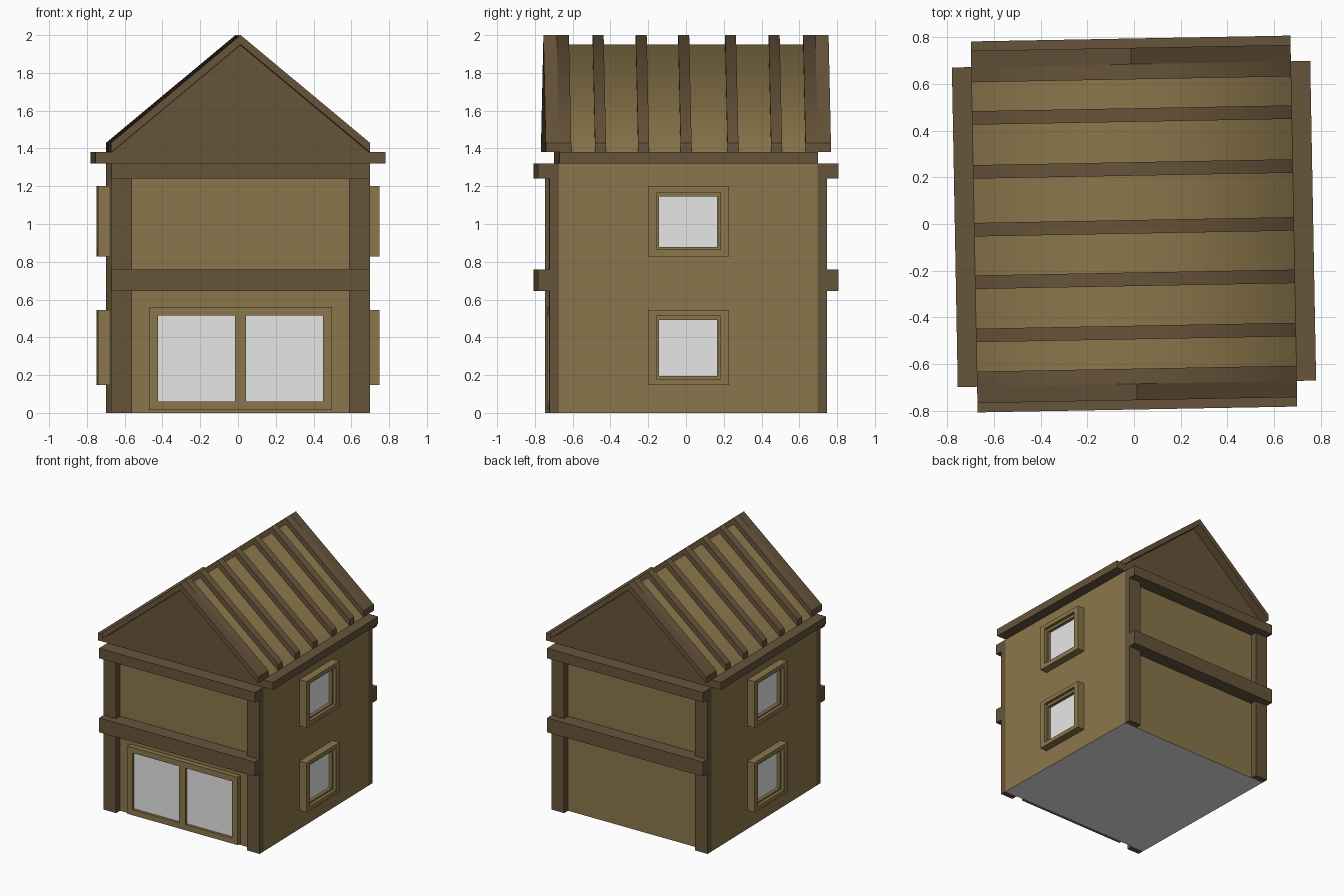
import bpy, bmesh, math
from mathutils import Matrix

if "Cube" in bpy.data.objects:
    bpy.data.objects.remove(bpy.data.objects["Cube"])

TURN = Matrix.Rotation(math.radians(1.05), 4, 'Z')  # whole house is turned slightly


def material(name, col):
    m = bpy.data.materials.new(name)
    m.diffuse_color = (*col, 1)
    m.use_nodes = True
    m.node_tree.nodes["Principled BSDF"].inputs["Base Color"].default_value = m.diffuse_color
    return m


TAN = material("tan_wall", (0.26, 0.183, 0.07))
BROWN = material("dark_brown_timber", (0.135, 0.089, 0.043))
GREY = material("pale_grey", (0.8, 0.8, 0.8))


def add_box(bm, x, y, z):
    v = [bm.verts.new((a, b, c)) for a in sorted(x) for b in sorted(y) for c in sorted(z)]
    faces = []
    for q in ((0, 1, 3, 2), (4, 6, 7, 5), (0, 4, 5, 1), (2, 3, 7, 6), (0, 2, 6, 4), (1, 5, 7, 3)):
        faces.append(bm.faces.new([v[i] for i in q]))
    return faces


def add_prism(bm, profile, y0, y1):
    """Extrude an x-z profile along y."""
    f = bm.faces.new([bm.verts.new((x, y0, z)) for x, z in profile])
    ext = bmesh.ops.extrude_face_region(bm, geom=[f])
    for v in ext["geom"]:
        if isinstance(v, bmesh.types.BMVert):
            v.co.y = y1


def finish(bm, name, mats, smooth_top=False):
    bmesh.ops.recalc_face_normals(bm, faces=bm.faces)
    if smooth_top:
        for f in bm.faces:
            f.smooth = f.normal.z > 0.3 and abs(f.normal.y) < 0.1
    bm.transform(TURN)
    me = bpy.data.meshes.new(name)
    bm.to_mesh(me)
    bm.free()
    for m in mats:
        me.materials.append(m)
    ob = bpy.data.objects.new(name, me)
    bpy.context.collection.objects.link(ob)
    return ob


def box(name, x, y, z, mat):
    bm = bmesh.new()
    add_box(bm, x, y, z)
    return finish(bm, name, [mat])


H = 0.685          # half width of the walls
EAVE, PEAK = 1.38, 1.95
T = 0.05           # rafter thickness

# Walls, with a grey underside
bm = bmesh.new()
add_box(bm, (-H, H), (-H, H), (0, 1.32))
bmesh.ops.recalc_face_normals(bm, faces=bm.faces)
for f in bm.faces:
    f.material_index = 1 if f.normal.z < -0.5 else 0
finish(bm, "walls", [TAN, GREY])

# Corner posts and horizontal beams on front and back
for s, end in ((-1, "front"), (1, "back")):
    for sx, side in ((-1, "left"), (1, "right")):
        box(f"{end}_{side}_post", (sx * 0.575, sx * H), (s * H, s * 0.735), (0, 1.24), BROWN)
    box(f"{end}_middle_beam", (-H, H), (s * H, s * 0.795), (0.645, 0.76), BROWN)
    box(f"{end}_top_beam", (-H, H), (s * H, s * 0.795), (1.24, 1.32), BROWN)

# Eave boards along the sides
for sx, side in ((-1, "left"), (1, "right")):
    box(f"{side}_eave_board", (sx * H, sx * 0.768), (-H, H), (1.32, EAVE), BROWN)

# Gable block that closes the attic
bm = bmesh.new()
add_prism(bm, [(-H, 1.32), (H, 1.32), (H, EAVE - 0.003), (0, PEAK - 0.003), (-H, EAVE - 0.003)], -H, H)
finish(bm, "gables", [BROWN])

# Roof surface, smooth over the ridge
bm = bmesh.new()
rows = [[bm.verts.new((x, y, z)) for x, z in ((-H, EAVE), (0, PEAK), (H, EAVE))] for y in (-H, H)]
for i in (0, 1):
    bm.faces.new((rows[0][i], rows[0][i + 1], rows[1][i + 1], rows[1][i]))
bmesh.ops.recalc_face_normals(bm, faces=bm.faces)
if sum(f.normal.z for f in bm.faces) < 0:
    bmesh.ops.reverse_faces(bm, faces=bm.faces)
for f in bm.faces:
    f.smooth = True
bm.transform(TURN)
me = bpy.data.meshes.new("roof_panel")
bm.to_mesh(me)
bm.free()
me.materials.append(TAN)
bpy.context.collection.objects.link(bpy.data.objects.new("roof_panel", me))

# Rafters across the roof, and overhanging verge boards
CHEVRON = [(-H, EAVE), (0, PEAK), (H, EAVE), (H, EAVE + T), (0, PEAK + T), (-H, EAVE + T)]
spans = [(c - 0.029, c + 0.029) for c in (-0.465, -0.237, -0.012, 0.236, 0.467)]
spans += [(-H, -0.62), (0.62, H)]
for i, (a, b) in enumerate(sorted(spans)):
    bm = bmesh.new()
    add_prism(bm, CHEVRON, a, b)
    finish(bm, f"rafter_{i + 1}", [BROWN], smooth_top=True)
for s, end in ((-1, "front"), (1, "back")):
    bm = bmesh.new()
    add_prism(bm, CHEVRON, s * H, s * 0.755)
    finish(bm, f"{end}_verge_board", [BROWN])


# Windows: u runs along the wall, d is the distance outwards
def wall_box(bm, side, u, d, z):
    if side == "front":
        add_box(bm, u, [-k for k in d], z)
    else:
        s = 1 if side == "right" else -1
        add_box(bm, [s * k for k in d], u, z)


def ring(bm, side, outer, inner, d):
    u0, u1, z0, z1 = outer
    a0, a1, b0, b1 = inner
    wall_box(bm, side, (u0, u1), d, (z0, b0))
    wall_box(bm, side, (u0, u1), d, (b1, z1))
    wall_box(bm, side, (u0, a0), d, (b0, b1))
    wall_box(bm, side, (a1, u1), d, (b0, b1))


def pane(name, side, u, d, z):
    bm = bmesh.new()
    wall_box(bm, side, u, (d - 0.008, d), z)
    finish(bm, name, [GREY])


# Side windows on two floors
for side in ("left", "right"):
    for floor, z in (("lower", (0.148, 0.18, 0.196, 0.493, 0.515, 0.546)),
                     ("upper", (0.828, 0.865, 0.877, 1.146, 1.167, 1.2))):
        mid = (-0.17, 0.17, z[1], z[4])
        glass = (-0.155, 0.155, z[2], z[3])
        bm = bmesh.new()
        ring(bm, side, (-0.215, 0.215, z[0], z[5]), mid, (H, 0.746))
        ring(bm, side, mid, glass, (H, 0.722))
        finish(bm, f"{side}_{floor}_window_frame", [TAN])
        pane(f"{side}_{floor}_window_pane", side, glass[:2], 0.697, glass[2:])

# Wide double window at the front
bm = bmesh.new()
ring(bm, "front", (-0.485, 0.485, 0.015, 0.56), (-0.437, 0.437, 0.06, 0.515), (H, 0.725))
wall_box(bm, "front", (-0.028, 0.028), (H, 0.725), (0.06, 0.515))
finish(bm, "front_window_frame", [TAN])
for s, side in ((-1, "left"), (1, "right")):
    pane(f"front_{side}_pane", "front", (s * 0.028, s * 0.437), 0.705, (0.06, 0.515))
